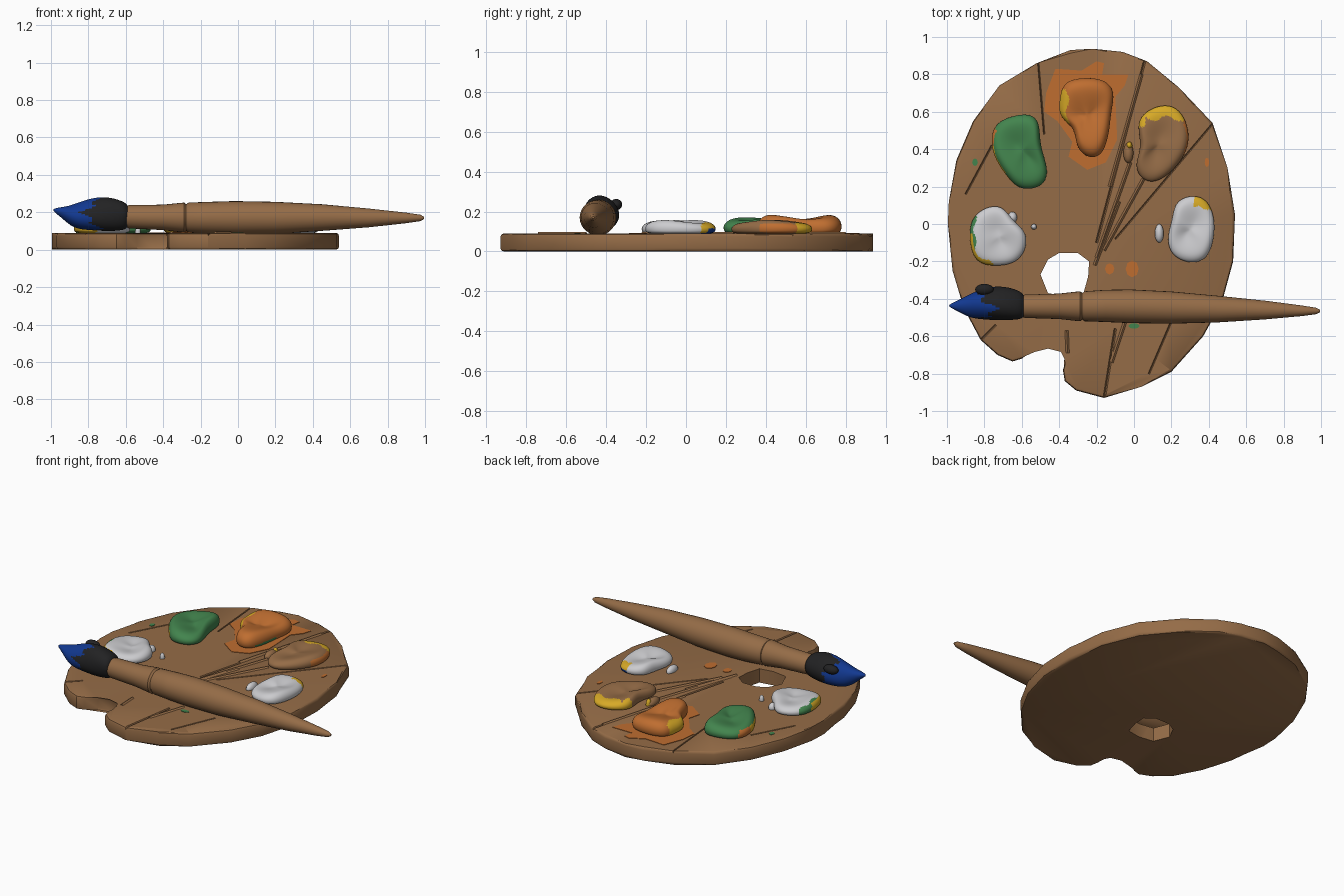
import bpy, bmesh, math
from mathutils import Vector

if "Cube" in bpy.data.objects:
    bpy.data.objects.remove(bpy.data.objects["Cube"])

# Flat colours
COLOURS = {
    "wood": (0.30, 0.15, 0.063), "white": (0.60, 0.60, 0.62), "orange": (0.52, 0.155, 0.03),
    "green": (0.055, 0.23, 0.075), "yellow": (0.68, 0.40, 0.02),
    "blue": (0.006, 0.04, 0.28), "black": (0.016, 0.016, 0.017)}
NAMES = list(COLOURS)
for n, c in COLOURS.items():
    bpy.data.materials.new(n).diffuse_color = (*c, 1)
TOP = 0.09


def activate(ob):
    bpy.ops.object.select_all(action='DESELECT')
    ob.select_set(True)
    bpy.context.view_layer.objects.active = ob


def finish(bm, name, colour="wood", subdiv=0, rule=None, angle=40):
    """Turn a bmesh into a shaded object; rule(x, y, z) picks a colour name per face."""
    bmesh.ops.recalc_face_normals(bm, faces=bm.faces[:])
    me = bpy.data.meshes.new(name)
    bm.to_mesh(me)
    bm.free()
    ob = bpy.data.objects.new(name, me)
    bpy.context.collection.objects.link(ob)
    activate(ob)
    if subdiv:
        ob.modifiers.new("smooth", 'SUBSURF').levels = subdiv
        bpy.ops.object.modifier_apply(modifier="smooth")
    if rule:
        for n in NAMES:
            ob.data.materials.append(bpy.data.materials[n])
        for p in ob.data.polygons:
            p.material_index = NAMES.index(rule(*p.center))
    else:
        ob.data.materials.append(bpy.data.materials[colour])
    if angle:
        bpy.ops.object.shade_smooth_by_angle(angle=math.radians(angle))
    return ob


def loft(rings):
    """Closed skin through rings of points."""
    bm = bmesh.new()
    vs = [[bm.verts.new(p) for p in r] for r in rings]
    n = len(vs[0])
    for a, b in zip(vs, vs[1:]):
        for i in range(n):
            bm.faces.new((a[i], a[(i + 1) % n], b[(i + 1) % n], b[i]))
    bm.faces.new(vs[0])
    bm.faces.new(vs[-1])
    return bm


def prism(pts, z0, z1):
    return loft([[(x, y, z) for x, y in pts] for z in (z0, z1)])


def cut(ob, cutter):
    m = ob.modifiers.new("cut", 'BOOLEAN')
    m.operation, m.solver, m.object = 'DIFFERENCE', 'EXACT', cutter
    activate(ob)
    bpy.ops.object.modifier_apply(modifier="cut")
    bpy.data.objects.remove(cutter)


def wedge(p, q, w, z_edge, z_mid):
    """Triangular bar from p to q."""
    p, q = Vector(p), Vector(q)
    d = (q - p).normalized()
    s = Vector((-d.y, d.x)) * w
    return loft([[(*(e + s), z_edge), (*(e - s), z_edge), (*e, z_mid)] for e in (p, q)])


# Palette board with thumb notch
OUTLINE = [(-.22, .937), (-.06, .92), (.07, .87), (.24, .73), (.42, .54), (.50, .30), (.54, .05),
           (.53, -.2), (.47, -.42), (.37, -.60), (.20, -.79), (.04, -.87), (-.16, -.93),
           (-.31, -.89), (-.37, -.84), (-.38, -.78), (-.355, -.72), (-.38, -.67), (-.46, -.65),
           (-.54, -.67), (-.60, -.72), (-.65, -.735), (-.73, -.70), (-.82, -.62), (-.91, -.45),
           (-.97, -.25), (-.995, 0), (-.99, .12), (-.95, .34), (-.86, .55), (-.72, .74),
           (-.52, .86), (-.34, .93)]
bm = prism(OUTLINE, 0.0, TOP)
rim = [e for e in bm.edges if abs(e.verts[0].co.z - e.verts[1].co.z) < 1e-4]
bmesh.ops.bevel(bm, geom=rim, offset=0.016, segments=2, profile=0.5, affect='EDGES')
palette = finish(bm, "palette_board", angle=0)

# Thumb hole
HOLE = [(-.50, -.27), (-.46, -.19), (-.40, -.155), (-.30, -.155), (-.24, -.2), (-.245, -.28),
        (-.27, -.37), (-.36, -.385), (-.46, -.37)]
cut(palette, finish(prism(HOLE, -0.1, 0.2), "hole_cutter"))

# Carved grain grooves
GROOVES = [((.07, .92), (-.2, -.1), .012), ((.44, .56), (-.1, -.08), .008),
           ((-.515, .9), (-.48, .48), .007), ((-.1, -.56), (-.165, -.97), .012),
           ((-.76, .42), (-.9, .16), .008), ((.08, -.8), (.2, -.52), .008),
           ((-.74, -.54), (-.84, -.64), .01)]
for p, q, w in GROOVES:
    cut(palette, finish(wedge(p, q, w, TOP + 0.01, TOP - 0.014), "groove_cutter"))
activate(palette)
bpy.ops.object.shade_smooth_by_angle(angle=math.radians(30))

# Raised grain splinters
RIDGES = [((.04, .8), (-.13, .2)), ((-.02, .33), (-.2, -.18)), ((.05, .24), (-.16, -.14)),
          ((-.08, .12), (-.21, -.22)), ((-.36, -.57), (-.355, -.69)), ((-.04, -.5), (-.12, -.74))]
for i, (p, q) in enumerate(RIDGES):
    finish(wedge(p, q, .012, TOP - 0.002, TOP + 0.008), f"grain_ridge_{i}")

# Flat paint stains
STAIN = [(-.47, .70), (-.42, .83), (-.28, .82), (-.20, .87), (-.16, .86), (-.17, .80), (-.03, .80),
         (-.05, .74), (-.10, .68), (-.09, .45), (-.15, .33), (-.25, .29), (-.35, .36),
         (-.33, .44), (-.41, .55), (-.48, .60)]
finish(prism(STAIN, TOP - 0.002, TOP + 0.003), "orange_stain", "orange")
SPOTS = [(-.01, -.24, .035, .045, "orange"), (-.13, -.24, .025, .03, "orange"),
         (.39, .33, .012, .025, "orange"), (-.85, .33, .015, .02, "green"),
         (0, -.545, .03, .015, "green")]
for i, (x, y, a, b, c) in enumerate(SPOTS):
    pts = [(x + a * math.cos(t * math.pi / 4), y + b * math.sin(t * math.pi / 4)) for t in range(8)]
    finish(prism(pts, TOP - 0.002, TOP + 0.003), f"paint_spot_{i}", c)


# Thick paint dollops: lumpy domes with a dented top
def dollop(name, pts, height, rule, phase):
    cx = sum(p[0] for p in pts) / len(pts)
    cy = sum(p[1] for p in pts) / len(pts)
    rings = []
    for s, f in ((.95, -.1), (1.05, .2), (1.05, .65), (.85, 1.05), (.5, .95), (.2, .78)):
        ring = []
        for x, y in pts:
            a = math.atan2(y - cy, x - cx)
            lump = 1 + (.16 * math.sin(2 * a + phase) if f > .6 else 0)
            ring.append((cx + (x - cx) * s, cy + (y - cy) * s, TOP + height * f * lump))
        rings.append(ring)
    finish(loft(rings), name, subdiv=3, rule=rule, angle=60)


def green_rule(x, y, z):
    if x + .35 * (y - .4) < -.715 + .015 * math.sin(40 * y) and z < .145:
        return "orange" if y > .42 else "yellow"
    return "green"


def orange_rule(x, y, z):
    if x < -.355 + .01 * math.sin(50 * y) and y < .72:
        return "yellow"
    return "green" if x > -.16 and y < .58 and z < .115 else "orange"


def brown_rule(x, y, z):
    if y > .565 + .015 * math.sin(45 * x) or (x < .06 and y > .52):
        return "yellow"
    return "orange" if x > .265 and z < .14 else "wood"


def left_white_rule(x, y, z):
    if x + .7 * y < -.905 and z < .145:
        return "yellow"
    return "green" if x < -.85 + .01 * math.sin(50 * y) else "white"


def right_white_rule(x, y, z):
    if y > .085 + .01 * math.sin(60 * x) and x > .32:
        return "blue" if z < .115 and x < .39 else "yellow"
    return "white"


dollop("green_dollop", [(-.66, .57), (-.55, .585), (-.505, .53), (-.51, .42), (-.455, .28),
                        (-.50, .20), (-.61, .19), (-.67, .25), (-.76, .38), (-.755, .52)],
       .075, green_rule, 0)
dollop("orange_dollop", [(-.37, .75), (-.29, .775), (-.16, .77), (-.105, .70), (-.13, .60),
                         (-.135, .50), (-.17, .37), (-.25, .36), (-.31, .42), (-.31, .52),
                         (-.40, .57), (-.39, .68)], .082, orange_rule, 4.4)
dollop("brown_dollop", [(.01, .55), (.11, .625), (.22, .63), (.285, .53), (.29, .40), (.20, .28),
                        (.10, .22), (.03, .26), (.01, .33), (.05, .42)], .062, brown_rule, 2)
dollop("left_white_dollop", [(-.87, .03), (-.78, .09), (-.70, .09), (-.65, .01), (-.58, -.04),
                             (-.58, -.13), (-.63, -.2), (-.72, -.22), (-.84, -.21), (-.875, -.1)],
       .06, left_white_rule, 1)
dollop("right_white_dollop", [(.22, .11), (.30, .15), (.39, .13), (.43, .02), (.42, -.1),
                              (.38, -.19), (.29, -.205), (.2, -.16), (.18, -.07), (.21, .02)],
       .06, right_white_rule, 3)


# Small paint drops
def drop(name, loc, size, colour):
    bm = bmesh.new()
    bmesh.ops.create_uvsphere(bm, u_segments=16, v_segments=10, radius=1)
    bmesh.ops.scale(bm, vec=size, verts=bm.verts[:])
    bmesh.ops.translate(bm, vec=loc, verts=bm.verts[:])
    finish(bm, name, colour, angle=60)


DROPS = [(.135, -.05, .024, .05, "white"), (-.65, .035, .025, .03, "white"),
         (-.535, -.015, .015, .015, "white"), (-.03, .38, .027, .055, "wood"),
         (-.025, .42, .016, .02, "yellow")]
for i, (x, y, a, b, c) in enumerate(DROPS):
    drop(f"paint_drop_{i}", (x, y, TOP + .005), (a, b, .035 if c == "yellow" else .03), c)


# Brush: round sections (x, y, z, radius) along its length
def lathe(stations, n, ripple=0):
    rings = []
    for k, (x, y, z, r) in enumerate(stations):
        ring = []
        for i in range(n):
            a = 2 * math.pi * i / n
            rr = r * (1 + ripple * math.sin(3 * a + k))
            ring.append((x, y + rr * math.cos(a), z + rr * math.sin(a)))
        rings.append(ring)
    return loft(rings)


HANDLE = [(-.60, -.44, .178, .055), (-.585, -.44, .176, .062), (-.40, -.44, .173, .068),
          (-.31, -.44, .172, .078), (-.288, -.44, .172, .08), (-.277, -.44, .172, .071),
          (-.264, -.44, .172, .08), (-.15, -.438, .17, .086), (-.02, -.44, .17, .09),
          (.2, -.447, .17, .086), (.45, -.455, .172, .071), (.7, -.46, .17, .05),
          (.9, -.464, .17, .028), (.975, -.465, .17, .017), (.995, -.465, .17, .006)]
finish(lathe(HANDLE, 28), "brush_handle", angle=35)

BRISTLES = [(-.58, -.44, .18, .062), (-.62, -.435, .184, .082), (-.70, -.427, .19, .095),
            (-.78, -.425, .187, .09), (-.86, -.433, .178, .072), (-.905, -.437, .185, .05),
            (-.95, -.437, .203, .026), (-.99, -.437, .213, .006)]


def bristle_rule(x, y, z):
    a = math.atan2(z - .185, y + .43)
    return "blue" if x < -.785 + .04 * math.sin(3 * a + 2) + .025 * math.sin(8 * a) else "black"


finish(lathe(BRISTLES, 14, .06), "brush_bristles", subdiv=2, rule=bristle_rule, angle=60)
drop("bristle_tuft", (-.80, -.35, .235), (.05, .03, .028), "black")

for m in bpy.data.materials:
    if m.users and not m.is_grease_pencil:
        m.use_nodes = True
        m.node_tree.nodes["Principled BSDF"].inputs["Base Color"].default_value = m.diffuse_color
